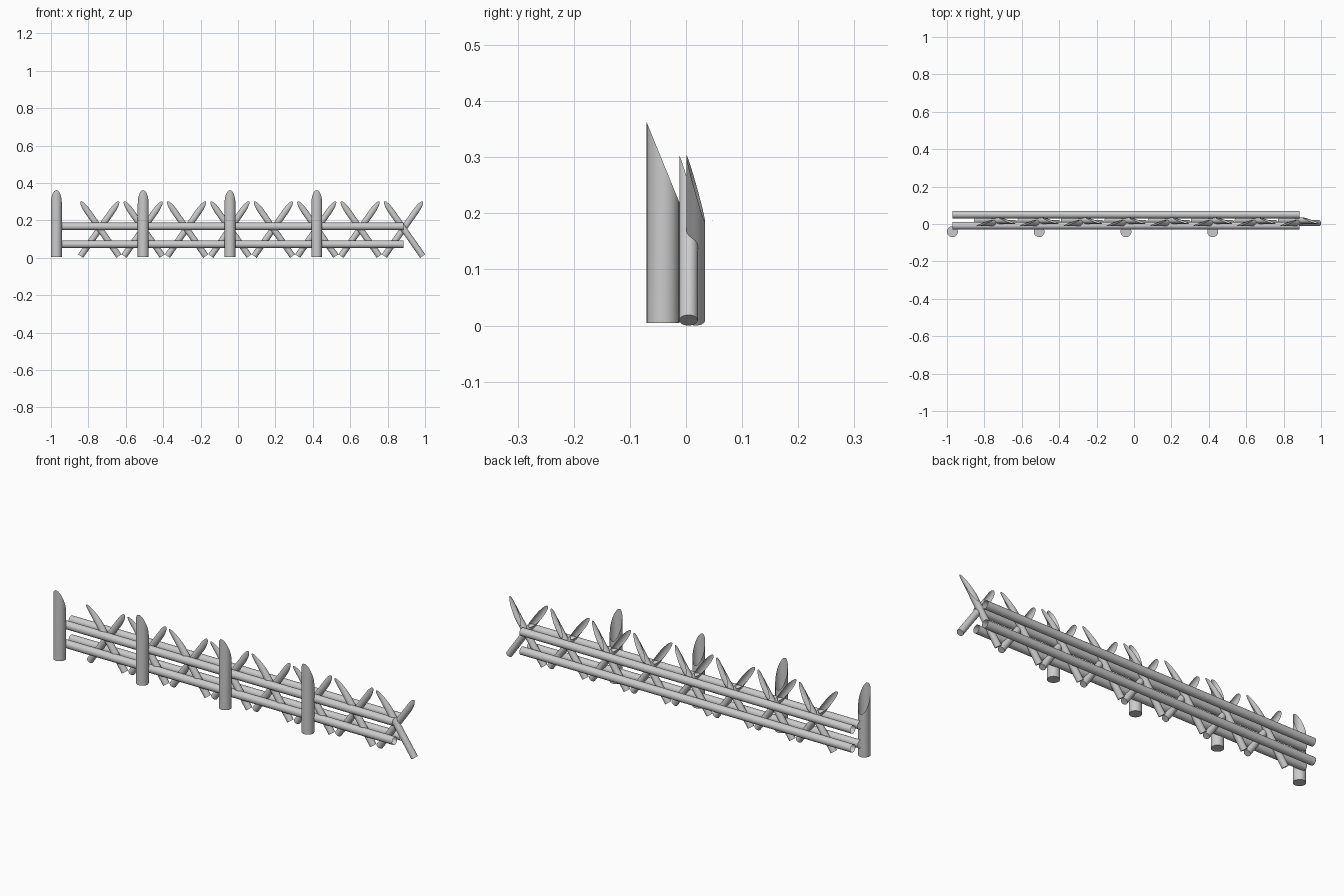
import bpy, bmesh, math
from mathutils import Matrix

cube = bpy.data.objects.get("Cube")
if cube:
    bpy.data.objects.remove(cube, do_unlink=True)

GREY = (0.6, 0.6, 0.6, 1.0)
mat = bpy.data.materials.new("plain grey")
mat.use_nodes = True
mat.diffuse_color = GREY
mat.node_tree.nodes["Principled BSDF"].inputs["Base Color"].default_value = GREY

LENGTH = 0.357      # length of posts and stakes
BEVEL = 0.142       # height of the slanted cut
SPACING = 0.232     # distance between neighbouring crosses
START = -0.971      # first post, where the rails begin


def tube(name, radius, length, matrix, bevel=0.0, bottom=False):
    """Hollow round pole along z, its top sliced down towards the back."""
    bm = bmesh.new()
    bmesh.ops.create_cone(bm, cap_ends=True, segments=32, radius1=radius,
                          radius2=radius, depth=length,
                          matrix=Matrix.Translation((0, 0, length / 2)))
    caps = [f for f in bm.faces if abs(f.normal.z) > 0.9]
    bmesh.ops.delete(bm, geom=[f for f in caps if f.normal.z > 0 or not bottom],
                     context='FACES_ONLY')
    for v in bm.verts:
        if v.co.z > length / 2:
            v.co.z -= bevel * (v.co.y + radius) / (2 * radius)
    for f in bm.faces:
        f.smooth = len(f.verts) == 4
    for e in bm.edges:
        e.smooth = all(f.smooth for f in e.link_faces)
    mesh = bpy.data.meshes.new(name)
    bm.to_mesh(mesh)
    bm.free()
    mesh.materials.append(mat)
    obj = bpy.data.objects.new(name, mesh)
    obj.matrix_world = matrix
    bpy.context.collection.objects.link(obj)


# Upright posts
for i in range(4):
    place = Matrix.Translation((START + 2 * SPACING * i, -0.041, 0.005))
    tube(f"post_{i + 1}", 0.029, LENGTH, place, BEVEL, True)

# Crossed stakes, the front one leaning right and the back one leaning left
lean = math.radians(35)
for i in range(8):
    x = START + SPACING * (i + 1)
    for name, side, y in (("front_stake", -1, 0.0045), ("back_stake", 1, 0.0175)):
        foot = x - side * LENGTH * math.sin(lean) / 2
        place = (Matrix.Translation((foot, y, 0.0095))
                 @ Matrix.Rotation(side * lean, 4, 'Y'))
        tube(f"{name}_{i + 1}", 0.0165, LENGTH, place, BEVEL, True)

# Long rails on both sides of the stakes
for side, y in (("front", -0.009), ("back", 0.05)):
    for level, z in (("lower", 0.072), ("upper", 0.168)):
        place = Matrix.Translation((START, y, z)) @ Matrix.Rotation(math.pi / 2, 4, 'Y')
        tube(f"{side}_{level}_rail", 0.02, SPACING * 8, place)
